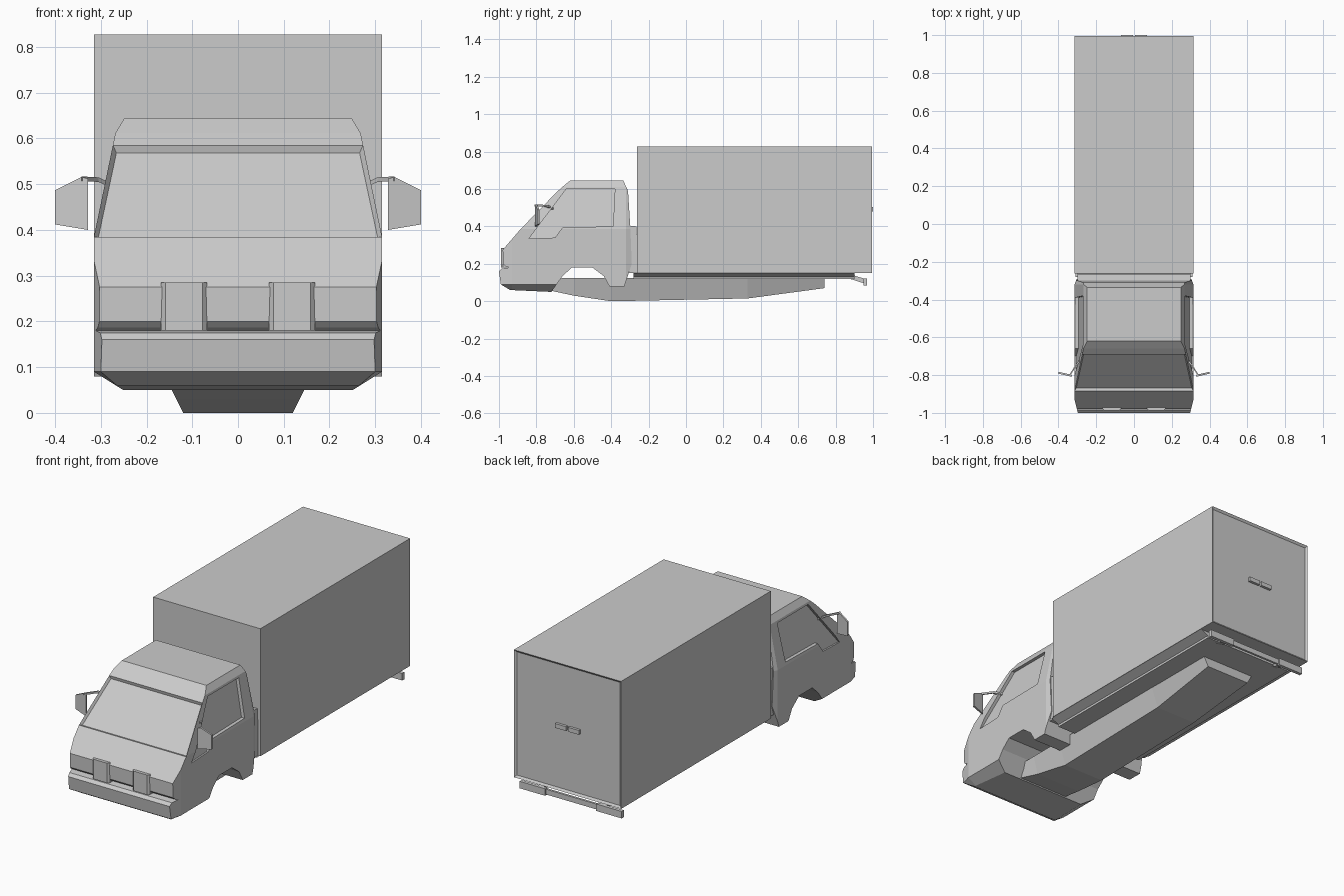
import bpy, bmesh
from mathutils import Vector

old = bpy.data.objects.get("Cube")
if old:
    bpy.data.objects.remove(old)

grey = bpy.data.materials.new("plain_grey")
grey.use_nodes = True
COLOUR = (0.6, 0.6, 0.6, 1)
grey.diffuse_color = COLOUR
grey.node_tree.nodes["Principled BSDF"].inputs["Base Color"].default_value = COLOUR


def finish(name, bm):
    bmesh.ops.recalc_face_normals(bm, faces=bm.faces)
    mesh = bpy.data.meshes.new(name)
    bm.to_mesh(mesh)
    bm.free()
    mesh.materials.append(grey)
    ob = bpy.data.objects.new(name, mesh)
    bpy.context.collection.objects.link(ob)
    return ob


def loft(loops):
    """Join equal-length closed loops and cap both ends."""
    bm = bmesh.new()
    rows = [[bm.verts.new(p) for p in loop] for loop in loops]
    n = len(rows[0])
    for a, b in zip(rows, rows[1:]):
        for i in range(n):
            j = (i + 1) % n
            bm.faces.new((a[i], a[j], b[j], b[i]))
    bm.faces.new(rows[0])
    bm.faces.new(rows[-1])
    bmesh.ops.recalc_face_normals(bm, faces=bm.faces)
    return bm


def block(x0, x1, y0, y1, z0, z1):
    return loft([[(x, y0, z0), (x, y1, z0), (x, y1, z1), (x, y0, z1)] for x in (x0, x1)])


def inset(bm, pick, width, depth):
    bm.normal_update()
    faces = [f for f in bm.faces if pick(f.normal, f.calc_center_median())]
    bmesh.ops.inset_region(bm, faces=faces, thickness=width, depth=depth)


def upper_width(z):
    return 0.315 - (z - 0.385) * 0.207


def cab_width(y, z):
    w = 0.315
    if z > 0.385:
        w = upper_width(min(z, 0.612))
    w -= 0.6 * max(0, z - 0.612)
    w -= 0.25 * max(0, -0.93 - y)
    w -= 0.4 * max(0, y + 0.32)
    w -= 1.6 * max(0, 0.09 - z) if y < -0.7 else 0
    return w


# Cab: side profile with wheel arch, then sides shaped by height and depth
profile = [(-0.94, 0.06), (-0.99, 0.09), (-1.0, 0.16), (-0.985, 0.175), (-0.945, 0.18),
           (-0.965, 0.187), (-0.978, 0.2), (-0.98, 0.275), (-0.885, 0.385), (-0.69, 0.585),
           (-0.66, 0.612), (-0.62, 0.645), (-0.335, 0.645), (-0.31, 0.59), (-0.298, 0.4),
           (-0.29, 0.2), (-0.33, 0.08), (-0.41, 0.08), (-0.44, 0.135), (-0.5, 0.18),
           (-0.61, 0.18), (-0.66, 0.135), (-0.72, 0.05)]
bm = loft([[(s, y, z) for y, z in profile] for s in (-1, 1)])
for point, normal in (((0, 0, 0.385), (0, 0, 1)), ((0, 0, 0.612), (0, 0, 1)),
                      ((0, -0.93, 0), (0, 1, 0)), ((0, -0.32, 0), (0, 1, 0)),
                      ((0, 0, 0.09), (0, 0, 1))):
    bmesh.ops.bisect_plane(bm, geom=bm.verts[:] + bm.edges[:] + bm.faces[:],
                           dist=1e-5, plane_co=point, plane_no=normal)
for v in bm.verts:
    v.co.x *= cab_width(v.co.y, v.co.z)
# Recessed windscreen
inset(bm, lambda n, c: n.y < -0.5 and 0.42 < c.z < 0.55 and abs(c.x) < 0.01, 0.012, -0.014)
cab = finish("cab", bm)

# Recessed side windows
window = [(-0.84, 0.335), (-0.64, 0.6), (-0.38, 0.6), (-0.39, 0.4), (-0.66, 0.395), (-0.7, 0.34)]
for s in (-1, 1):
    cutter = finish("window_cutter", loft([
        [(s * (upper_width(z) - 0.018), y, z) for y, z in window],
        [(s * 0.4, y, z) for y, z in window]]))
    cutter.hide_render = True
    mod = cab.modifiers.new("window", "BOOLEAN")
    mod.operation, mod.solver, mod.object = "DIFFERENCE", "EXACT", cutter
    bpy.context.view_layer.update()
    cut = bpy.data.meshes.new_from_object(cab.evaluated_get(bpy.context.evaluated_depsgraph_get()))
    cab.modifiers.clear()
    cab.data = cut
    bpy.data.objects.remove(cutter)

for s, side in ((1, "left"), (-1, "right")):
    # Raised uprights on the nose
    bm = loft([[(s * (0.118 + d), y, 0.18), (s * (0.118 + d), y, 0.285)]
               + [(s * (0.118 - d), y, 0.285), (s * (0.118 - d), y, 0.18)]
               for y, d in ((-0.95, 0.05), (-0.978, 0.05), (-0.988, 0.04))])
    finish(side + "_nose_upright", bm)

    # Door mirror plate and its arm
    plate = [(0.328, 0.4), (0.328, 0.512), (0.342, 0.516), (0.4, 0.487), (0.4, 0.412)]
    finish(side + "_mirror", loft([
        [(s * x, -0.808 + (x - 0.33) * 0.22 + t, z) for x, z in plate] for t in (0, 0.01)]))
    arm = [((0.275, -0.715), 0.496), ((0.305, -0.745), 0.51), ((0.342, -0.803), 0.512)]
    finish(side + "_mirror_arm", loft([
        [(s * x, y + a, z + b) for a, b in ((-.006, -.005), (.006, -.005), (.006, .005), (-.006, .005))]
        for (x, y), z in arm]))

    # Rear door handle and bumper end
    finish(side + "_door_handle", block(s * 0.006, s * 0.07, 0.985, 1.0, 0.48, 0.503))
    finish(side + "_bumper_end", block(s * 0.15, s * 0.3, 0.95, 0.968, 0.085, 0.122))
    finish(side + "_bumper_bracket", loft([
        [(s * x, y, z) for x, z in ((0.17, h), (0.2, h), (0.2, h + 0.025), (0.17, h + 0.025))]
        for y, h in ((0.86, 0.125), (0.955, 0.095))]))
finish("bumper_middle", block(-0.15, 0.15, 0.95, 0.962, 0.09, 0.118))

# Panel joining cab and cargo box
finish("cab_rear_panel", loft([
    [(x, -0.31, 0.15), (x, -0.31, 0.405), (x, -0.265, 0.4), (x, -0.255, 0.15)] for x in (-0.3, 0.3)]))

# Cargo box with a recessed rear door
bm = block(-0.315, 0.315, -0.262, 0.995, 0.15, 0.827)
inset(bm, lambda n, c: n.y > 0.9, 0.016, -0.009)
finish("cargo_box", bm)

# Floor frame tapering inwards below the box
floor = [(-0.31, 0.15), (0.31, 0.15), (0.265, 0.13), (0.265, 0.118), (-0.265, 0.118), (-0.265, 0.13)]
finish("floor_frame", loft([[(x, y, z) for x, z in floor] for y in (-0.28, 0.9)]))

# Belly: keel lofted along the length
stations = [(-0.74, 0.06, 0.16, 0.15), (-0.6, 0.03, 0.16, 0.135), (-0.4, 0.0, 0.16, 0.12),
            (0.33, 0.015, 0.16, 0.12), (0.74, 0.07, 0.16, 0.13)]
finish("belly", loft([[(-top, y, 0.125), (top, y, 0.125), (bottom, y, z), (-bottom, y, z)]
                      for y, z, top, bottom in stations]))
